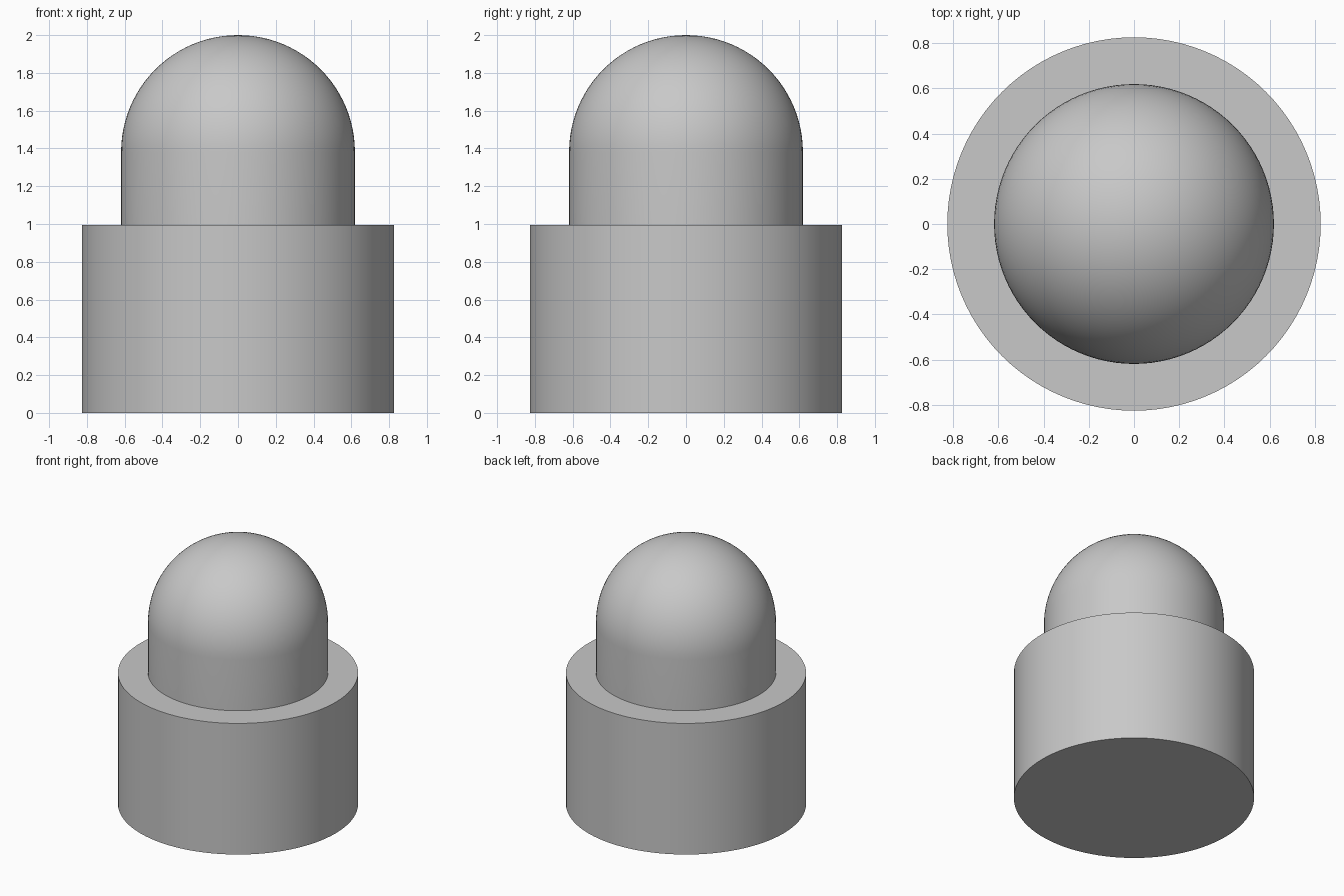
import bpy
import bmesh
import math

cube = bpy.data.objects.get("Cube")
if cube:
    bpy.data.objects.remove(cube, do_unlink=True)

BASE_RADIUS, BASE_TOP = 0.826, 0.995
DOME_RADIUS, HEIGHT = 0.619, 2.0
SEGMENTS, RINGS = 96, 24

grey = bpy.data.materials.new("light_grey")
grey.use_nodes = True
grey.diffuse_color = (0.58, 0.58, 0.58, 1)
grey.node_tree.nodes["Principled BSDF"].inputs["Base Color"].default_value = grey.diffuse_color


def lathe(name, profile):
    """Spin a (radius, height) profile around the z axis."""
    bm = bmesh.new()
    verts = [bm.verts.new((r, 0, z)) for r, z in profile]
    edges = [bm.edges.new(pair) for pair in zip(verts, verts[1:])]
    bmesh.ops.spin(bm, geom=verts + edges, cent=(0, 0, 0), axis=(0, 0, 1),
                   angle=math.tau, steps=SEGMENTS)
    bmesh.ops.remove_doubles(bm, verts=bm.verts, dist=0.0001)
    bmesh.ops.recalc_face_normals(bm, faces=bm.faces)
    mesh = bpy.data.meshes.new(name)
    bm.to_mesh(mesh)
    bm.free()
    mesh.materials.append(grey)
    obj = bpy.data.objects.new(name, mesh)
    bpy.context.collection.objects.link(obj)
    bpy.ops.object.select_all(action="DESELECT")
    obj.select_set(True)
    bpy.context.view_layer.objects.active = obj
    bpy.ops.object.shade_smooth_by_angle(angle=math.radians(30))


# One closed body: wide base, flat shoulder, narrow neck and hemispherical cap
base = [(0, 0), (BASE_RADIUS, 0), (BASE_RADIUS, BASE_TOP), (DOME_RADIUS, BASE_TOP)]
arc = [i / RINGS * math.pi / 2 for i in range(RINGS)]
dome = [(DOME_RADIUS * math.cos(a), HEIGHT - DOME_RADIUS * (1 - math.sin(a))) for a in arc]
lathe("domed_stepped_cylinder", base + dome + [(0, HEIGHT)])
